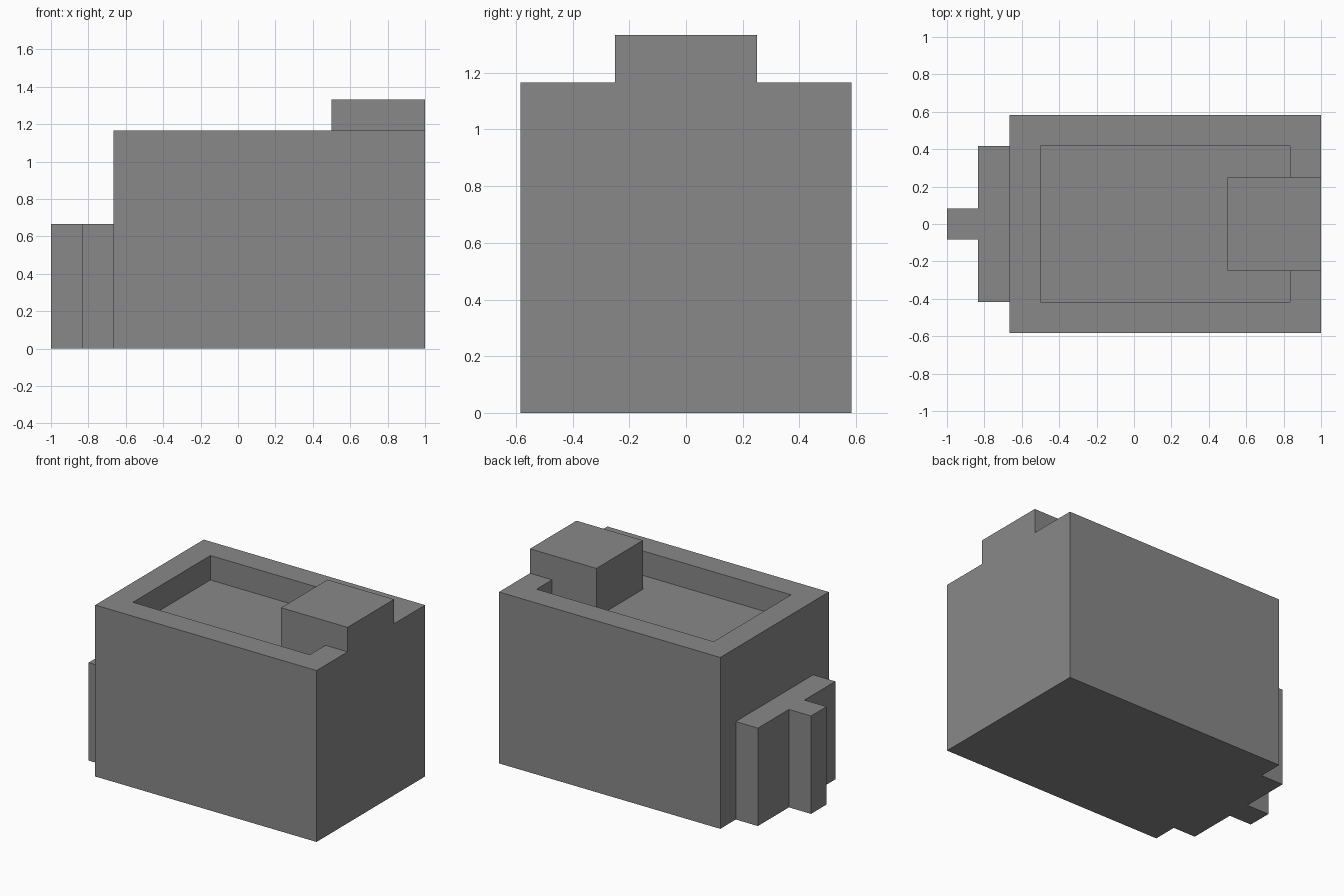
import bpy
import bmesh

U = 1 / 12  # modelling step

old = bpy.data.objects.get("Cube")
if old:
    bpy.data.objects.remove(old, do_unlink=True)

grey = bpy.data.materials.new("plain grey")
grey.use_nodes = True
COLOUR = (0.25, 0.25, 0.25, 1)
grey.diffuse_color = COLOUR
grey.node_tree.nodes["Principled BSDF"].inputs["Base Color"].default_value = COLOUR


def prism(name, outline, z0, z1):
    """Extrude a flat outline from z0 to z1, all measured in steps."""
    bm = bmesh.new()
    base = bm.faces.new([bm.verts.new((x * U, y * U, z0 * U)) for x, y in outline])
    new = bmesh.ops.extrude_face_region(bm, geom=[base])["geom"]
    top = [g for g in new if isinstance(g, bmesh.types.BMVert)]
    bmesh.ops.translate(bm, vec=(0, 0, (z1 - z0) * U), verts=top)
    bmesh.ops.recalc_face_normals(bm, faces=bm.faces)
    mesh = bpy.data.meshes.new(name)
    bm.to_mesh(mesh)
    bm.free()
    mesh.materials.append(grey)
    obj = bpy.data.objects.new(name, mesh)
    bpy.context.collection.objects.link(obj)
    return obj


def box(name, x0, x1, half_y, z0, z1):
    corners = [(x0, -half_y), (x1, -half_y), (x1, half_y), (x0, half_y)]
    return prism(name, corners, z0, z1)


def combine(target, tool, operation):
    """Apply a boolean to the target and remove the tool."""
    mod = target.modifiers.new(operation.title(), "BOOLEAN")
    mod.operation = operation
    mod.solver = "EXACT"
    mod.object = tool
    bpy.context.view_layer.objects.active = target
    bpy.ops.object.modifier_apply(modifier=mod.name)
    bpy.data.objects.remove(tool, do_unlink=True)


# Main body with a shallow tray in its top
body = box("body", -8, 12, 7, 0, 14)
combine(body, box("tray_cutter", -6, 10, 5, 12, 15), "DIFFERENCE")

# Raised block standing in the tray and over the end rim
combine(body, box("raised_block", 6, 12, 3, 12, 16), "UNION")

# T-shaped projection on the opposite end
half = [(-8, 5), (-10, 5), (-10, 1), (-12, 1)]
mirrored = [(x, -y) for x, y in reversed(half)]
prism("end_projection", half + mirrored, 0, 8)
